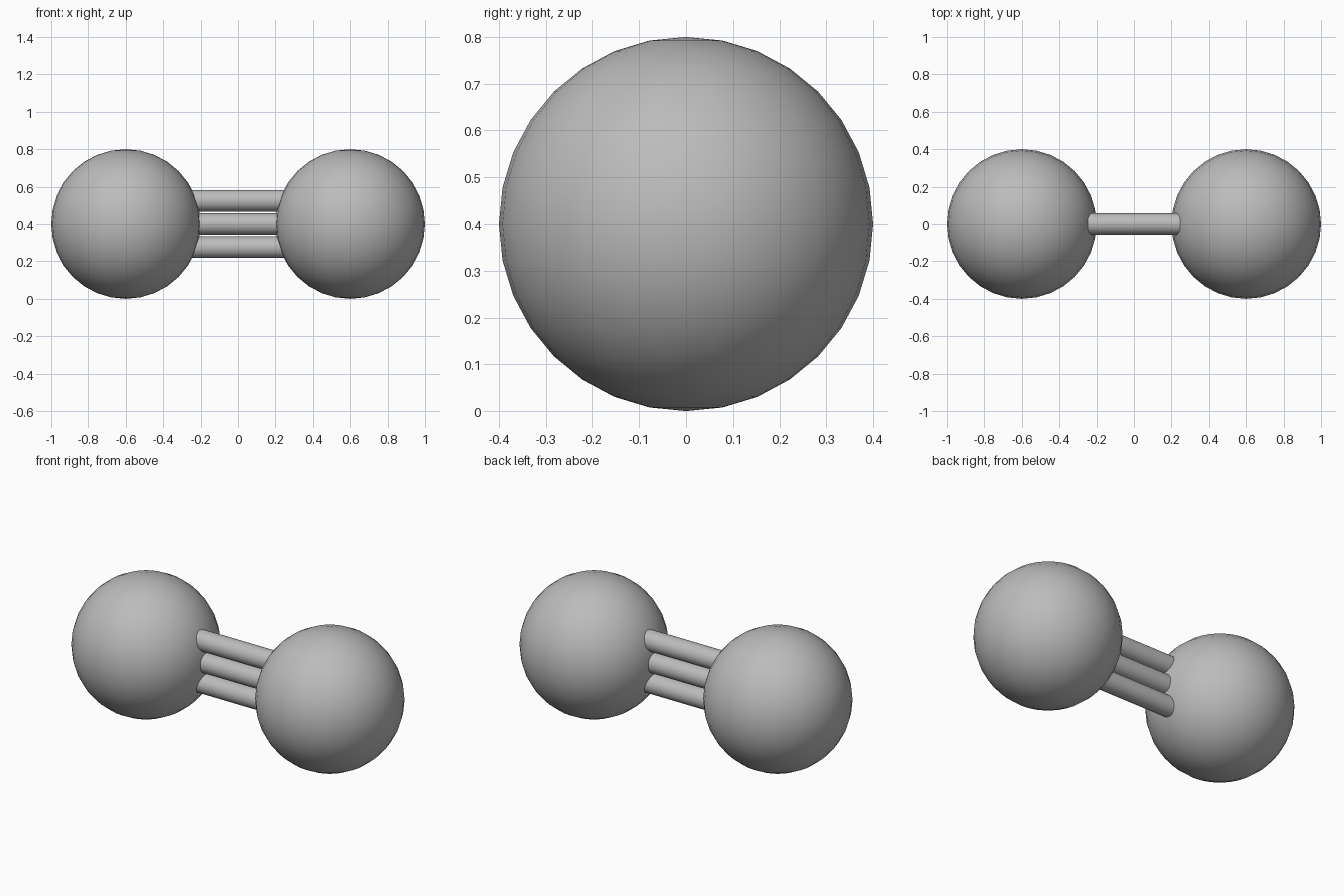
import bpy
import math

cube = bpy.data.objects.get("Cube")
if cube:
    bpy.data.objects.remove(cube, do_unlink=True)

# One plain grey for everything
GREY = (0.5, 0.5, 0.5, 1.0)
grey = bpy.data.materials.new("plain_grey")
grey.use_nodes = True
grey.diffuse_color = GREY
grey.node_tree.nodes["Principled BSDF"].inputs["Base Color"].default_value = GREY

RADIUS = 0.4
BALL_X = 0.6
ROD_RADIUS = 0.058
ROD_SPACING = 0.125


def finish(name):
    obj = bpy.context.object
    obj.name = name
    obj.data.materials.append(grey)
    bpy.ops.object.shade_smooth_by_angle(angle=math.radians(40))


# Two balls
for name, side in (("left_ball", 1), ("right_ball", -1)):
    bpy.ops.mesh.primitive_uv_sphere_add(segments=32, ring_count=16, radius=RADIUS,
                                         location=(side * BALL_X, 0, RADIUS))
    finish(name)

# Three parallel rods joining the balls
for name, step in (("lower_rod", -1), ("middle_rod", 0), ("upper_rod", 1)):
    bpy.ops.mesh.primitive_cylinder_add(vertices=32, radius=ROD_RADIUS, depth=2 * BALL_X,
                                        location=(0, 0, RADIUS + step * ROD_SPACING),
                                        rotation=(0, math.pi / 2, 0))
    finish(name)
